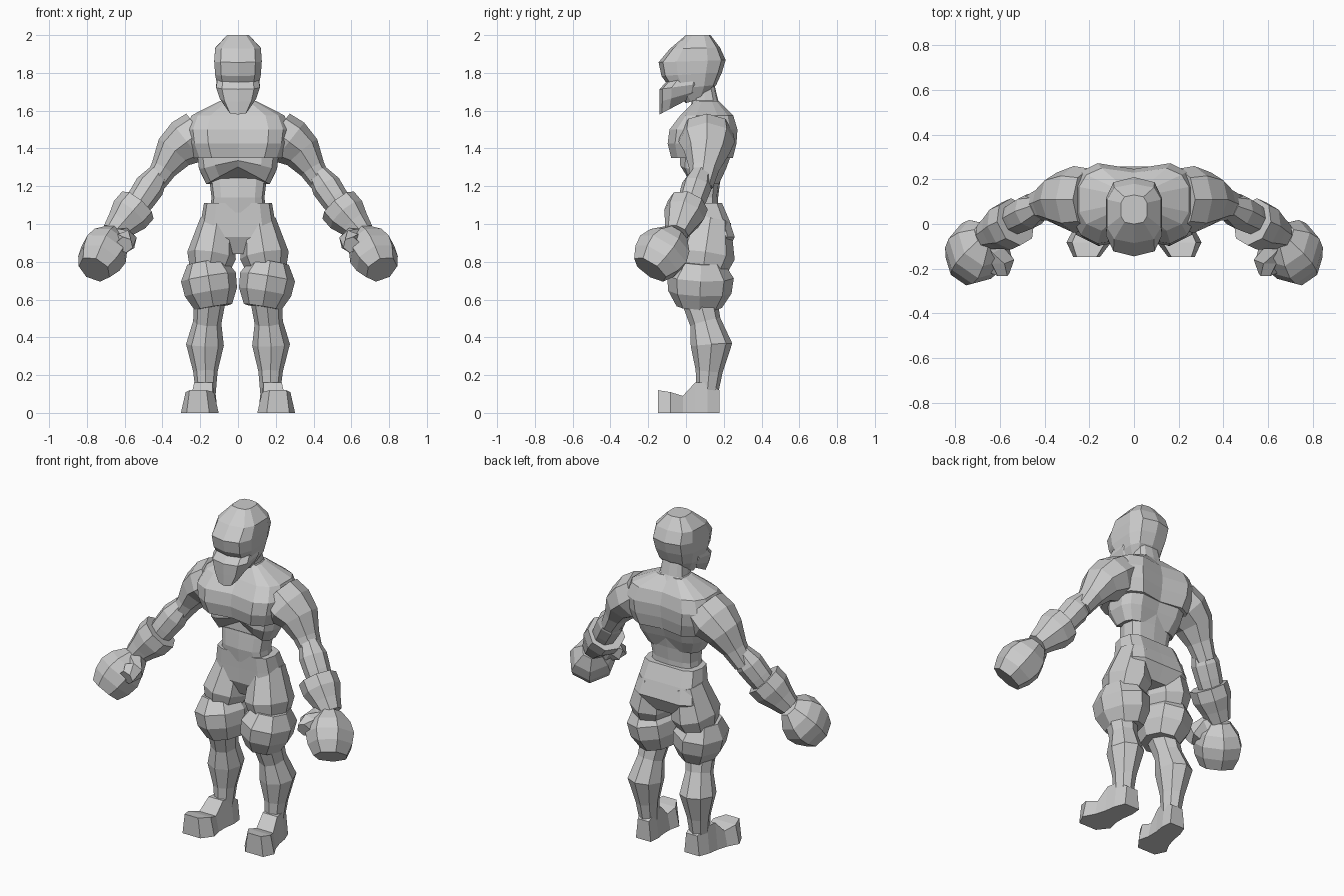
import bpy, bmesh, math
from mathutils import Vector

default_cube = bpy.data.objects.get("Cube")
if default_cube:
    bpy.data.objects.remove(default_cube, do_unlink=True)

grey = bpy.data.materials.new("plain_grey")
grey.use_nodes = True
grey.diffuse_color = (0.6, 0.6, 0.6, 1)
grey.node_tree.nodes["Principled BSDF"].inputs["Base Color"].default_value = grey.diffuse_color


def loft(name, rings, mirrored=False):
    """Skin a row of equal-length point rings and cap both ends."""
    bm = bmesh.new()
    loops = [[bm.verts.new(point) for point in ring] for ring in rings]
    for upper, lower in zip(loops, loops[1:]):
        for i in range(len(upper)):
            bm.faces.new((upper[i - 1], upper[i], lower[i], lower[i - 1]))
    bm.faces.new(loops[0])
    bm.faces.new(loops[-1])
    bmesh.ops.recalc_face_normals(bm, faces=bm.faces)
    mesh = bpy.data.meshes.new(name)
    bm.to_mesh(mesh)
    bm.free()
    mesh.materials.append(grey)
    obj = bpy.data.objects.new(name, mesh)
    bpy.context.collection.objects.link(obj)
    if mirrored:
        obj.modifiers.new("left_right", 'MIRROR')


def along_path(joints, t):
    """Point at fraction t of a path whose joints are evenly spaced in t."""
    place = t * (len(joints) - 1)
    index = min(int(place), len(joints) - 2)
    return joints[index].lerp(joints[index + 1], place - index)


def limb(name, joints, radii, depth=1.0, sides=8):
    """Mirrored limb with evenly spaced radii; depth widens it front to back."""
    joints = [Vector(joint) for joint in joints]
    last = len(radii) - 1
    points = [along_path(joints, i / last) for i in range(last + 1)]
    rings = []
    for i, radius in enumerate(radii):
        along = (points[min(i + 1, last)] - points[max(i - 1, 0)]).normalized()
        front_back = Vector((0, 1, 0))
        front_back = (front_back - along * along.dot(front_back)).normalized()
        side = front_back.cross(along)
        angles = [math.tau * k / sides for k in range(sides)]
        rings.append([points[i] + radius * (side * math.cos(a) + front_back * depth * math.sin(a))
                      for a in angles])
    loft(name, rings, mirrored=True)


def trunk(name, top, bottom, widths, fronts, backs, sides=12, crease=0.0, slope=0.0, arch=0.0):
    """Symmetric part stacked in even levels.

    crease sinks the front and back middle lines, slope lifts the back
    more and more towards the bottom, arch lifts the front middle.
    """
    rings = []
    for i, (width, front, back) in enumerate(zip(widths, fronts, backs)):
        t = i / (len(widths) - 1)
        ring = []
        for k in range(sides):
            angle = math.tau * k / sides
            x, y = math.sin(angle), -math.cos(angle)
            x = math.copysign(abs(x) ** 0.65, x)
            y = math.copysign(abs(y) ** 0.65, y)
            if abs(x) < 0.01:
                x, y = 0, y * (1 - crease)
            rearward = (y + 1) / 2
            z = top + (bottom - top) * t + slope * t * rearward
            z += arch * t * (1 - abs(x)) * (1 - rearward)
            ring.append((width * x, front + (back - front) * rearward, z))
        rings.append(ring)
    loft(name, rings)


# Head, with a pointed face guard below the eye slot
trunk("head", top=2.0, bottom=1.64, sides=10, slope=0.03,
      widths=[.06, .125, .13, .125, .11, .07],
      fronts=[0, -.085, -.145, -.13, -.08, 0],
      backs=[.13, .18, .21, .19, .16, .1])
trunk("face_guard", top=1.78, bottom=1.58, sides=10, slope=0.1,
      widths=[.11, .12, .1, .06],
      fronts=[-.08, -.14, -.14, -.14],
      backs=[.1, .1, .09, .05])

# Neck, chest, rib arch and waist
trunk("neck", top=1.74, bottom=1.57,
      widths=[.07, .08, .16], fronts=[.03, .03, .02], backs=[.15, .17, .22])
trunk("chest", top=1.65, bottom=1.35, sides=14, crease=0.2,
      widths=[.1, .25, .28, .27, .24],
      fronts=[.04, -.04, -.1, -.11, -.09],
      backs=[.18, .26, .285, .28, .26])
trunk("rib_cage", top=1.37, bottom=1.21, sides=14, crease=0.15, arch=0.1,
      widths=[.22, .21, .17], fronts=[-.04, -.04, 0], backs=[.25, .22, .18])
trunk("waist", top=1.3, bottom=1.06,
      widths=[.15, .15, .14, .15], fronts=[.02, .01, 0, .01], backs=[.2, .18, .17, .17])

# Shorts: hips, then two puffed tiers on each leg
trunk("shorts_hips", top=1.11, bottom=0.84, crease=0.1,
      widths=[.18, .195, .215, .1], fronts=[0, 0, 0, .05], backs=[.2, .24, .27, .22])
limb("shorts_upper_tier", [(.11, .13, 1.02), (.155, .09, .74)], [.09, .11, .13, .1], depth=1.2)
limb("shorts_lower_tier", [(.17, .08, .8), (.13, .07, .56)], [.1, .147, .14, .1], depth=1.2)

# Legs
knee, calf, ankle = (.15, .07, .6), (.175, .135, .36), (.17, .11, .08)
limb("leg", [knee, calf, ankle], [.085, .075, .1, .065, .05], depth=1.1)

# Feet, in even steps from heel to toe, turned slightly outwards
soles = [.05, .065, .065, .075, .1, .06]
heights = [.12, .16, .16, .09, .11, .12]
foot_rings = []
for step, (sole, height) in enumerate(zip(soles, heights)):
    y = 0.178 - 0.065 * step
    x = 0.19 - 0.15 * y
    instep = sole * 0.75
    foot_rings.append([(x - sole, y, 0), (x + sole, y, 0),
                       (x + instep, y, height), (x - instep, y, height)])
loft("foot", foot_rings, mirrored=True)

# Arms, with a flared cuff above each wrist
shoulder, biceps, elbow = (.2, .11, 1.49), (.34, .11, 1.38), (.45, .08, 1.2)
wrist = (.66, -.05, .95)
limb("upper_arm", [shoulder, biceps, elbow], [.12, .13, .105, .07, .055], depth=1.15)
limb("forearm", [(.42, .08, 1.27), (.56, .01, 1.06)], [.055, .08, .075, .065])
limb("wrist_cuff", [(.53, .01, 1.1), wrist], [.11, .11, .085, .065])

# Fists, with a thumb hooked across the front
limb("fist", [wrist, (.76, -.19, .76)], [.06, .11, .13, .12, .09], depth=1.15, sides=7)
limb("thumb", [wrist, (.59, -.13, .92), (.6, -.22, .89)], [.04, .055, .06, .045], sides=6)
